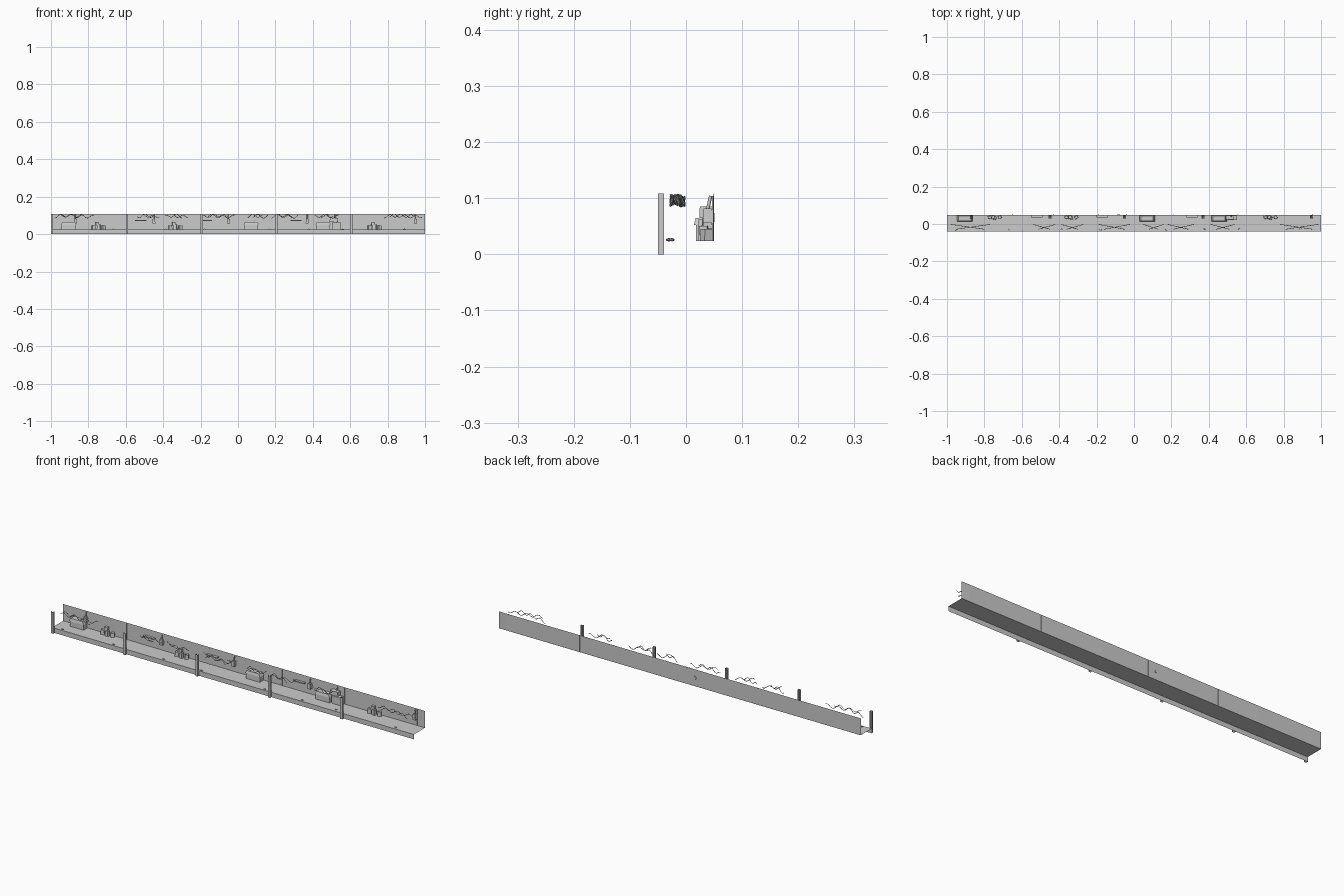
import bpy, math, random
from mathutils import Matrix, Vector

if "Cube" in bpy.data.objects:
    bpy.data.objects.remove(bpy.data.objects["Cube"])

random.seed(4)
FLOOR = 0.024
TOP = 0.108


def make(name, verts, faces):
    me = bpy.data.meshes.new(name)
    me.from_pydata(verts, [], faces)
    me.update()
    ob = bpy.data.objects.new(name, me)
    bpy.context.collection.objects.link(ob)
    return ob


def box(name, x0, x1, y0, y1, z0, z1, taper=1.0, rot=0.0):
    """Box with an optionally narrowed top and a turn about z."""
    cx, cy = (x0 + x1) / 2, (y0 + y1) / 2
    v = []
    for z, t in ((z0, 1.0), (z1, taper)):
        for sx, sy in ((-1, -1), (1, -1), (1, 1), (-1, 1)):
            p = Matrix.Rotation(rot, 3, 'Z') @ Vector(
                (sx * t * (x1 - x0) / 2, sy * t * (y1 - y0) / 2, 0))
            v.append((cx + p.x, cy + p.y, z))
    f = [(3, 2, 1, 0), (4, 5, 6, 7), (0, 1, 5, 4), (1, 2, 6, 5),
         (2, 3, 7, 6), (3, 0, 4, 7)]
    return make(name, v, f)


def curve(name, pts, radius):
    cu = bpy.data.curves.new(name, 'CURVE')
    cu.dimensions = '3D'
    cu.bevel_depth = radius
    cu.bevel_resolution = 0
    sp = cu.splines.new('POLY')
    sp.points.add(len(pts) - 1)
    for p, c in zip(sp.points, pts):
        p.co = (*c, 1)
    ob = bpy.data.objects.new(name, cu)
    bpy.context.collection.objects.link(ob)


# thin sheets: floor, front skirt and panelled back wall
YF = -0.039
make("floor", [(-1, YF, FLOOR), (1, YF, FLOOR), (1, 0.049, FLOOR), (-1, 0.049, FLOOR)],
     [(0, 1, 2, 3)])
make("front_skirt", [(-1, YF, 0), (1, YF, 0), (1, YF, FLOOR), (-1, YF, FLOOR)],
     [(0, 1, 2, 3)])
seams = [-1, -0.65, -0.43, -0.19, -0.04, 0.21, 0.555, 0.955, 1]
wv = []
for i, x in enumerate(seams):
    y = 0.049 if i % 2 else 0.048
    wv += [(x, y, FLOOR), (x, y, TOP)]
make("back_wall", wv, [(2*i, 2*i+2, 2*i+3, 2*i+1) for i in range(len(seams) - 1)])

# narrow battens on the wall seams
for x in seams[1:-1]:
    box("wall_batten", x - 0.002, x + 0.002, 0.046, 0.0495, FLOOR, TOP - 0.004)

# front posts: open-backed channels
for x in (-1, -0.6, -0.2, 0.2, 0.6):
    w = 0.012
    make("front_post", [(x, YF, 0), (x, -0.05, 0), (x + w, -0.05, 0), (x + w, YF, 0),
                        (x, YF, TOP), (x, -0.05, TOP), (x + w, -0.05, TOP), (x + w, YF, TOP)],
         [(0, 1, 5, 4), (1, 2, 6, 5), (2, 3, 7, 6)])

# large chests with tapered lids
for x in (-0.905, 0.07, 0.455):
    box("chest_body", x - 0.038, x + 0.038, 0.018, 0.046, FLOOR, 0.052)
    box("chest_lid", x - 0.041, x + 0.041, 0.014, 0.047, 0.052, 0.065, 0.8)

# heaps of small crates
for x in (-0.745, -0.335, 0.73):
    for dx, dy, z, h, r in ((-0.027, 0.036, FLOOR, 0.022, 0.3), (0.0, 0.032, FLOOR, 0.026, -0.2),
                            (0.027, 0.036, FLOOR, 0.021, 0.5), (-0.008, 0.037, 0.046, 0.018, 0.15)):
        box("small_crate", x + dx - 0.009, x + dx + 0.009, dy - 0.008, dy + 0.008,
            z, z + h, 0.9, r)

# tall stack beside the right-hand chest
box("stack_base", 0.502, 0.55, 0.022, 0.046, FLOOR, 0.062)
box("stack_top", 0.49, 0.535, 0.024, 0.047, 0.065, 0.085, 0.95)

# hanging wall lamps: leaning bracket and lantern
for x in (-0.87, -0.45, -0.05, 0.37, 0.52, 0.95):
    curve("lamp_bracket", [(x, 0.038, 0.078), (x, 0.044, 0.104)], 0.003)
    box("wall_lamp", x - 0.008, x + 0.008, 0.030, 0.047, 0.056, 0.082, 0.85)

# low ledges on the wall
for x in (-0.52, -0.17, 0.31):
    box("wall_ledge", x - 0.03, x + 0.03, 0.036, 0.048, 0.070, 0.075)

# round wall boss
bpy.ops.mesh.primitive_cylinder_add(vertices=8, radius=0.008, depth=0.006,
                                    location=(-0.083, 0.048, 0.066),
                                    rotation=(math.pi / 2, 0, 0))
bpy.context.object.name = "wall_boss"

# pebbles on the front of the floor
for x in (-0.95, -0.665, -0.39, -0.18, 0.17, 0.375, 0.56, 0.89):
    bpy.ops.mesh.primitive_ico_sphere_add(subdivisions=1, radius=1,
                                          location=(x, random.uniform(-0.032, -0.024), 0.026))
    bpy.context.object.name = "pebble"
    bpy.context.object.scale = (0.008, 0.005, 0.003)

# hanging wavy vines, two crossing strands per clump
for a, b in ((-0.98, -0.77), (-0.54, -0.42), (-0.39, -0.27), (-0.19, -0.02),
             (0.05, 0.16), (0.18, 0.32), (0.41, 0.54), (0.78, 0.985)):
    for s in (-1, 1):
        a2, b2 = (a, b - 0.03) if s < 0 else (a + 0.03, b)
        n = 20
        ph = random.uniform(0, 6)
        pts = []
        for i in range(n + 1):
            t = i / n
            x = a2 + (b2 - a2) * t
            y = -0.015 + s * 0.013 * (2 * t - 1)
            z = 0.096 + 0.008 * math.sin(ph + (x - a2) * 110) + 0.003 * math.sin(5 * t + s)
            pts.append((x, y, min(z, 0.106)))
        curve("vine", pts, 0.0015)
